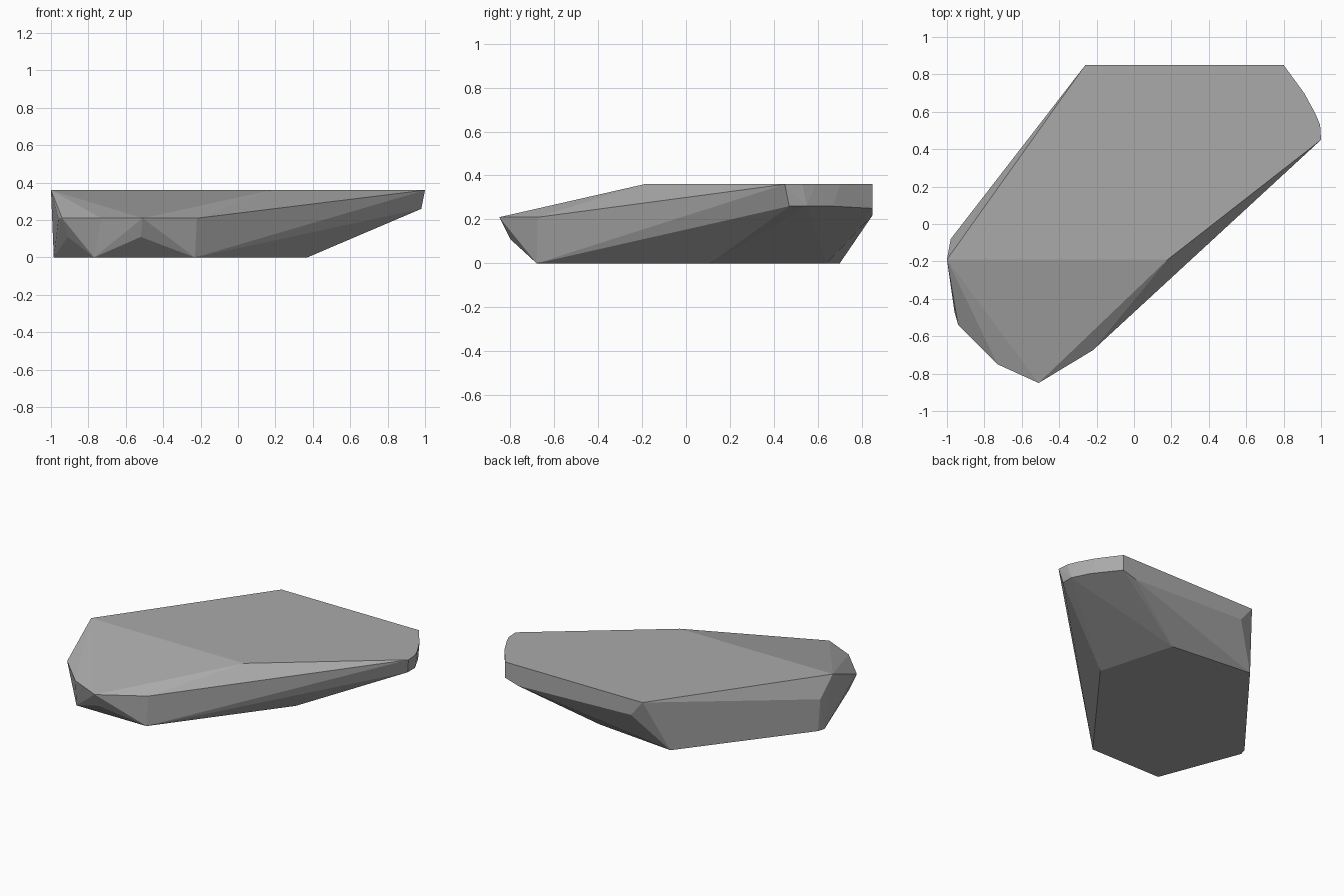
import bpy, bmesh

if "Cube" in bpy.data.objects:
    bpy.data.objects.remove(bpy.data.objects["Cube"])

# Faceted stone slab: horizontal rings of corner points wrapped in a convex hull
rings = {
    0.00: [(0.22, 0.64), (-0.37, 0.70), (-0.97, -0.07), (-0.985, -0.12),
           (-0.77, -0.68), (-0.23, -0.68), (0.37, 0.11)],
    0.11: [(-0.52, -0.80), (-0.91, -0.50)],
    0.21: [(-0.51, -0.85), (-0.22, -0.675), (-0.73, -0.75), (-0.94, -0.54),
           (-0.96, -0.47)],
    0.22: [(0.70, 0.85), (-0.98, -0.08)],
    0.25: [(0.80, 0.85), (-0.17, 0.85)],
    0.26: [(0.98, 0.47), (0.98, 0.55), (0.92, 0.67)],
    0.36: [(-1.0, -0.19), (0.18, -0.19), (1.0, 0.45), (0.995, 0.53),
           (0.97, 0.59), (0.91, 0.70), (0.80, 0.85), (-0.26, 0.85)],
}

bm = bmesh.new()
for z, ring in rings.items():
    for x, y in ring:
        bm.verts.new((x, y, z))
res = bmesh.ops.convex_hull(bm, input=bm.verts[:])
bmesh.ops.delete(bm, geom=[v for v in bm.verts if not v.link_faces], context='VERTS')
# merge coplanar triangles into clean facets
bmesh.ops.dissolve_limit(bm, angle_limit=0.01, verts=bm.verts[:], edges=bm.edges[:])
bmesh.ops.recalc_face_normals(bm, faces=bm.faces[:])

mesh = bpy.data.meshes.new("stone_slab")
bm.to_mesh(mesh)
bm.free()
slab = bpy.data.objects.new("stone_slab", mesh)
bpy.context.collection.objects.link(slab)

# Plain grey stone
grey = bpy.data.materials.new("stone_grey")
grey.diffuse_color = (0.40, 0.40, 0.40, 1)
grey.use_nodes = True
grey.node_tree.nodes["Principled BSDF"].inputs["Base Color"].default_value = grey.diffuse_color
mesh.materials.append(grey)
